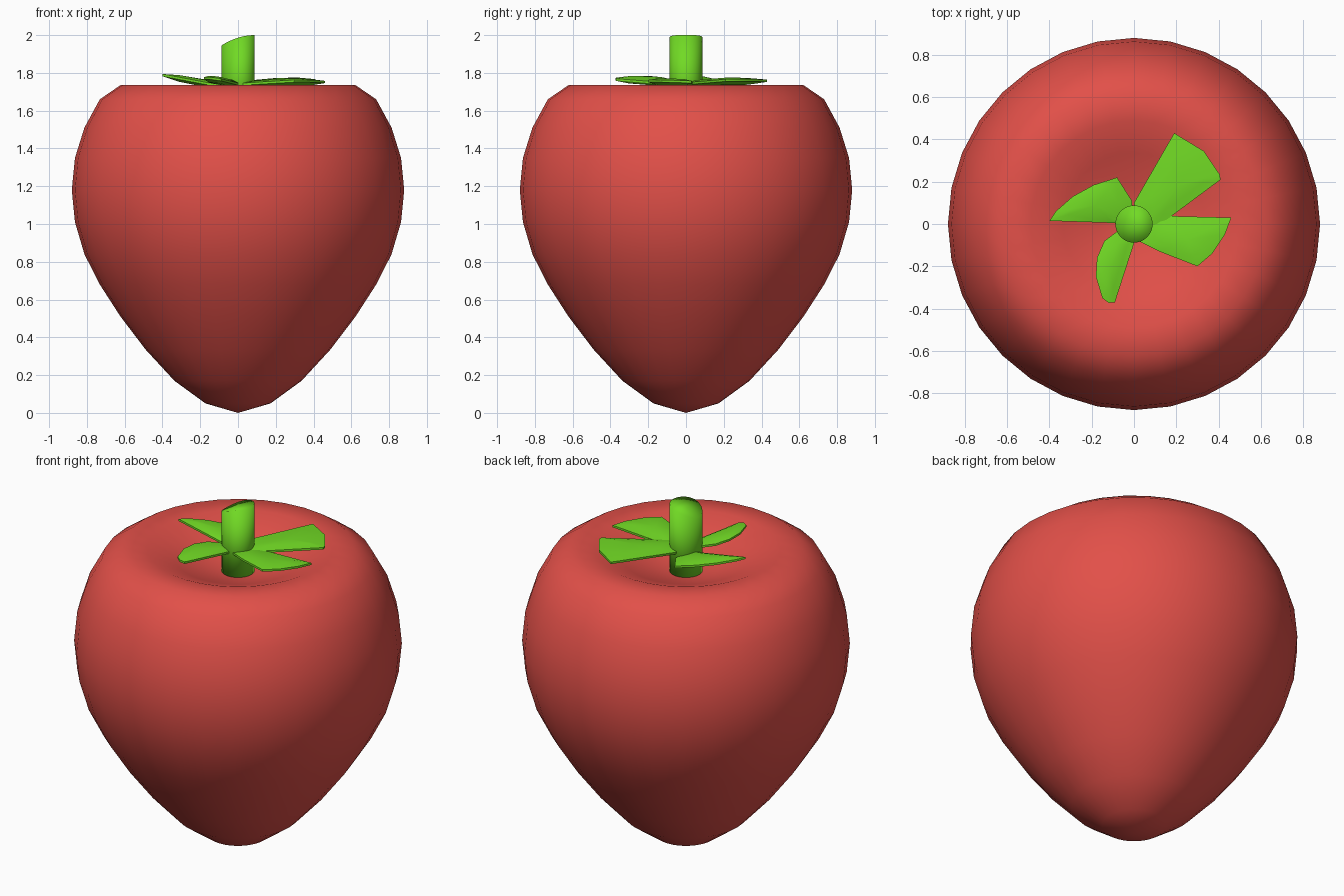
import bpy, bmesh, math
from mathutils import Vector

if "Cube" in bpy.data.objects:
    bpy.data.objects.remove(bpy.data.objects["Cube"])


def material(name, rgb):
    m = bpy.data.materials.new(name)
    m.diffuse_color = (*rgb, 1)
    m.use_nodes = True
    m.node_tree.nodes["Principled BSDF"].inputs["Base Color"].default_value = m.diffuse_color
    return m


RED = material("fruit red", (0.76, 0.08, 0.066))
GREEN = material("leaf green", (0.165, 0.70, 0.018))


def finish(name, bm, mat, sharp=None):
    bmesh.ops.recalc_face_normals(bm, faces=bm.faces)
    me = bpy.data.meshes.new(name)
    bm.to_mesh(me)
    bm.free()
    ob = bpy.data.objects.new(name, me)
    bpy.context.collection.objects.link(ob)
    me.materials.append(mat)
    for p in me.polygons:
        p.use_smooth = True
    if sharp:
        bpy.ops.object.select_all(action='DESELECT')
        ob.select_set(True)
        bpy.context.view_layer.objects.active = ob
        bpy.ops.object.shade_smooth_by_angle(angle=math.radians(sharp))
    return ob


def skin(bm, rings, start, end):
    """Bridge equal rings of points and close both ends with a fan."""
    vs = [[bm.verts.new(p) for p in r] for r in rings]
    n = len(vs[0])
    for a, b in zip(vs, vs[1:]):
        for i in range(n):
            j = (i + 1) % n
            bm.faces.new((a[i], a[j], b[j], b[i]))
    for ring, tip in ((vs[0], start), (vs[-1], end)):
        t = bm.verts.new(tip)
        for i in range(n):
            bm.faces.new((ring[i], ring[(i + 1) % n], t))


def circle(r, z, n):
    return [(r * math.cos(2 * math.pi * i / n), r * math.sin(2 * math.pi * i / n), z)
            for i in range(n)]


# Fruit: sphere-spaced rings with a pointed base and a dimpled top
heights = [0.05, 0.17, 0.335, 0.51, 0.68, 0.84, 1.01, 1.18, 1.35,
           1.51, 1.66, 1.735, 1.733, 1.675, 1.615]
bm = bmesh.new()
skin(bm, [circle(0.88 * math.sin(math.pi * (k + 1) / 16), z, 32)
          for k, z in enumerate(heights)], (0, 0, 0), (0, 0, 1.585))
finish("fruit", bm, RED)

# Stem: cylinder with a curved, slanting cut at the top
def cut(x):
    return 2.0 - 0.055 * ((0.088 - x) / 0.176) ** 2

bm = bmesh.new()
low = circle(0.088, 1.57, 32)
skin(bm, [low, [(x, y, cut(x)) for x, y, _ in low]], (0, 0, 1.57), (0, 0, cut(0)))
finish("stem", bm, GREEN)

# Leaves: outline seen from above, plus height at the origin and slopes in x and y
leaves = {
    "leaf_back_right": ([(0.02, -0.03), (0.10, -0.02), (0.41, 0.21), (0.405, 0.235),
                         (0.33, 0.345), (0.19, 0.43), (0.0, 0.10)], 1.738, 0.04, 0.03),
    "leaf_right": ([(0.0, -0.07), (0.12, -0.13), (0.30, -0.20), (0.37, -0.14),
                    (0.43, -0.05), (0.46, 0.03), (0.08, 0.04)], 1.735, 0.04, -0.05),
    "leaf_front": ([(0.02, -0.03), (-0.06, -0.02), (-0.14, -0.08), (-0.175, -0.16),
                    (-0.18, -0.25), (-0.15, -0.35), (-0.12, -0.373), (-0.09, -0.37)],
                   1.738, -0.14, -0.035),
    "leaf_left": ([(0.0, -0.01), (-0.10, 0.005), (-0.40, 0.015), (-0.37, 0.06),
                   (-0.29, 0.13), (-0.19, 0.185), (-0.08, 0.22), (-0.01, 0.11)],
                  1.712, -0.19, 0.0),
}
for name, (pts, z0, sx, sy) in leaves.items():
    c = sum((Vector(p) for p in pts), Vector((0, 0))) / len(pts)

    def ring(scale, lift):
        out = []
        for p in pts:
            q = c + (Vector(p) - c) * scale
            out.append((q.x, q.y, z0 + sx * q.x + sy * q.y + lift))
        return out

    mid = z0 + sx * c.x + sy * c.y
    bm = bmesh.new()
    skin(bm, [ring(0.6, -0.018), ring(1, -0.006), ring(1, 0.006), ring(0.6, 0.017)],
         (c.x, c.y, mid - 0.02), (c.x, c.y, mid + 0.02))
    finish(name, bm, GREEN, 50)
